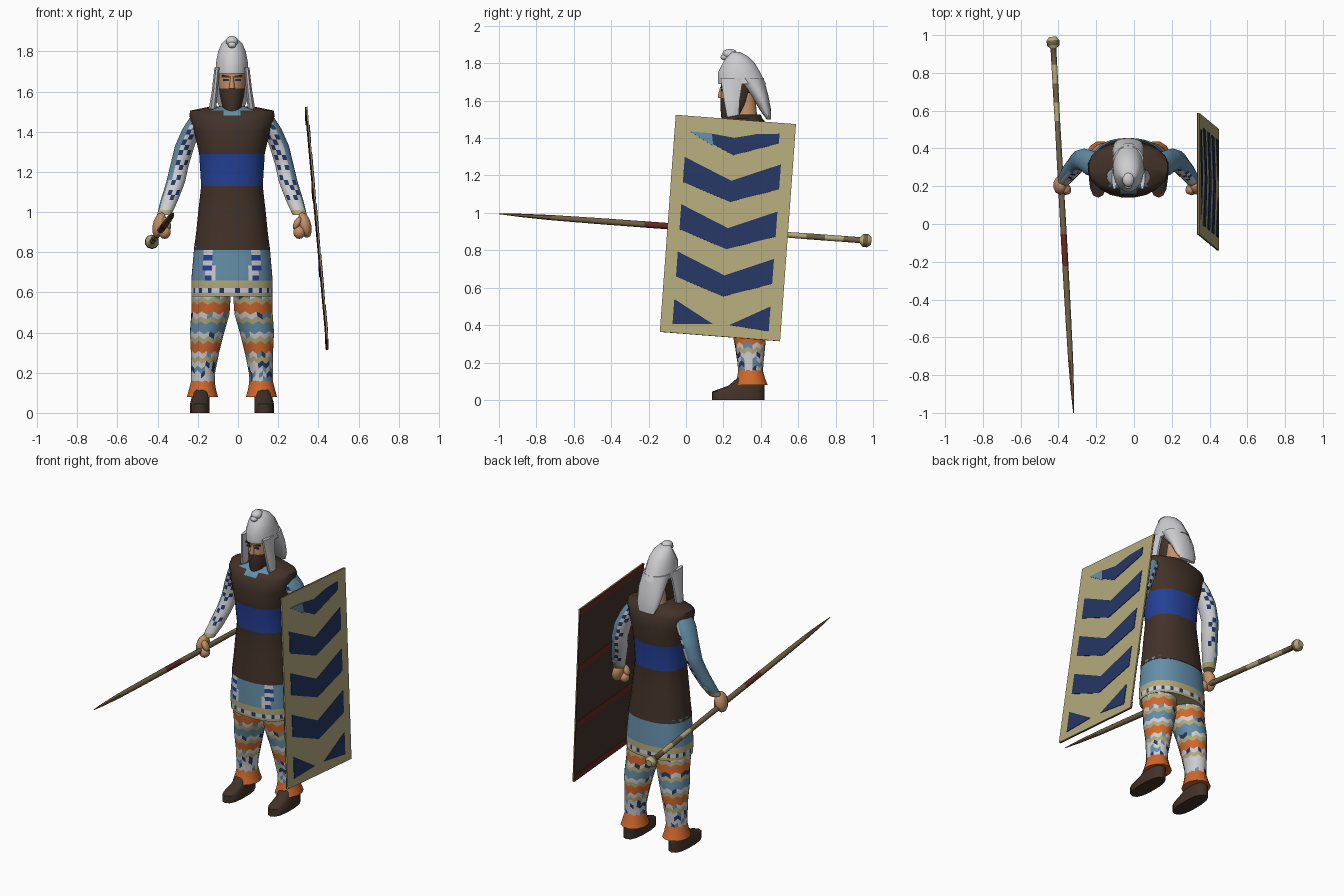
import bpy, bmesh, math, random
from mathutils import Vector, Matrix

random.seed(4)
if "Cube" in bpy.data.objects:
    bpy.data.objects.remove(bpy.data.objects["Cube"], do_unlink=True)

CX = -0.03  # body centre line
PALETTE = {"dark_brown": (66, 50, 41), "royal_blue": (36, 64, 150), "light_blue": (100, 142, 168),
           "tan": (180, 170, 124), "orange": (208, 104, 44), "white": (206, 206, 210),
           "navy": (36, 54, 98), "skin": (196, 144, 104), "dark_red": (100, 42, 36),
           "olive": (112, 97, 68)}


def linear(c):
    c /= 255
    return c / 12.92 if c < 0.04 else ((c + 0.055) / 1.055) ** 2.4


def make_material(name, rgb):
    m = bpy.data.materials.new(name)
    m.use_nodes = True
    col = [linear(c) for c in rgb] + [1]
    m.diffuse_color = col
    bsdf = m.node_tree.nodes["Principled BSDF"]
    bsdf.inputs["Base Color"].default_value = col
    bsdf.inputs["Roughness"].default_value = 0.9
    return m


MATS = {n: make_material(n, rgb) for n, rgb in PALETTE.items()}
NAMES = list(PALETTE)


def finish(bm, name, smooth=True):
    """Turn a bmesh into an object holding only the colours it uses."""
    bmesh.ops.recalc_face_normals(bm, faces=bm.faces)
    used = sorted({f.material_index for f in bm.faces})
    for f in bm.faces:
        f.material_index = used.index(f.material_index)
        f.smooth = smooth
    me = bpy.data.meshes.new(name)
    bm.to_mesh(me)
    bm.free()
    for i in used:
        me.materials.append(MATS[NAMES[i]])
    if smooth:
        me.set_sharp_from_angle(angle=math.radians(50))
    ob = bpy.data.objects.new(name, me)
    bpy.context.collection.objects.link(ob)
    return ob


def sample(keys, z):
    for a, b in zip(keys, keys[1:]):
        if z <= b[0] + 1e-6:
            t = (z - a[0]) / (b[0] - a[0])
            return [p + (q - p) * t for p, q in zip(a, b)]
    return list(keys[-1])


def loft(name, keys, colour, sides=14, levels=None, power=2.0, zig=0.0, matrix=None):
    """Skin rounded slices (z, centre x, half width, y front, y back), lowest first."""
    bm = bmesh.new()
    zs = levels or [k[0] for k in keys]
    rings = []
    for i, z in enumerate(zs):
        _, cx, hw, y0, y1 = sample(keys, z)
        ring = []
        for j in range(sides):
            a = math.tau * (j + 0.5) / sides
            c, s = math.cos(a), math.sin(a)
            x = cx + hw * math.copysign(abs(c) ** (2 / power), c)
            y = (y0 + y1) / 2 + (y1 - y0) / 2 * math.copysign(abs(s) ** (2 / power), s)
            wave = zig * (1 if j % 2 else -1) if 0 < i < len(zs) - 1 else 0
            ring.append(bm.verts.new((x, y, z + wave)))
        rings.append(ring)
    pick = colour if callable(colour) else lambda i, j, c: colour
    for i, (lo, hi) in enumerate(zip(rings, rings[1:])):
        for j in range(sides):
            k = (j + 1) % sides
            f = bm.faces.new((lo[j], lo[k], hi[k], hi[j]))
            f.material_index = NAMES.index(pick(i, j, f.calc_center_median()))
    for i, ring in ((0, rings[0][::-1]), (len(zs) - 2, rings[-1])):
        f = bm.faces.new(ring)
        f.material_index = NAMES.index(pick(i, 0, f.calc_center_median()))
    if matrix:
        bm.transform(matrix)
    return finish(bm, name)


def ball(name, centre, size, colour, tilt=0.0):
    bm = bmesh.new()
    bmesh.ops.create_uvsphere(bm, u_segments=10, v_segments=7, radius=1)
    bm.transform(Matrix.Translation(centre) @ Matrix.Rotation(tilt, 4, 'Y') @ Matrix.Diagonal((*size, 1)))
    for f in bm.faces:
        f.material_index = NAMES.index(colour)
    return finish(bm, name)


def prism(name, polygons, place, d0, d1, colour):
    """Thin plates: flat outlines given thickness; place(u, v, d) gives the point."""
    bm = bmesh.new()
    for poly in polygons:
        a = [bm.verts.new(place(u, v, d0)) for u, v in poly]
        b = [bm.verts.new(place(u, v, d1)) for u, v in poly]
        bm.faces.new(a[::-1])
        bm.faces.new(b)
        for i in range(len(a)):
            k = (i + 1) % len(a)
            bm.faces.new((a[i], a[k], b[k], b[i]))
    for f in bm.faces:
        f.material_index = NAMES.index(colour)
    return finish(bm, name, False)


# Vest with belt and open neckline
def vest_colour(i, j, c):
    if 1.13 < c.z < 1.29:
        return "royal_blue"
    return "light_blue" if c.z > 1.47 and abs(c.x - CX) < 0.07 and c.y < 0.26 else "dark_brown"


loft("vest", [(0.81, CX, .192, .155, .45), (0.9, CX, .18, .16, .44), (1.0, CX, .17, .165, .43),
              (1.13, CX, .155, .17, .42), (1.29, CX, .165, .15, .43), (1.4, CX, .19, .14, .44),
              (1.48, CX, .215, .16, .43), (1.505, CX, .21, .19, .41), (1.525, CX, .11, .24, .40)],
     vest_colour, 20, power=2.3)


# Skirt with woven hem and two front bands
def skirt_colour(i, j, c):
    dx = abs(c.x - CX)
    if c.z > 0.66:
        if c.y < 0.28 and 0.09 < dx < 0.14:
            return "royal_blue" if dx > 0.104 and i % 2 else "white"
        return "light_blue"
    return ("navy" if j % 3 == 0 else "white") if 0.597 < c.z < 0.622 else "tan"


loft("skirt", [(.58, CX, .203, .16, .455), (.66, CX, .203, .155, .455), (.83, CX, .188, .16, .445)],
     skirt_colour, 60, [.58, .597, .622, .66, .685, .71, .735, .76, .785, .83], 2.3)

# Trouser pattern, listed from the ankle upwards
BANDS = ("orange white white white white tan white orange orange tan white light_blue "
         "light_blue tan white orange orange tan white white").split()


def trouser_colour(i, j, c):
    band = BANDS[min(i, len(BANDS) - 1)]
    if band == "white" and random.random() < 0.3:
        return random.choice(["navy", "light_blue"])
    return band


def sleeve_colour(side):
    def pick(i, j, c):
        _, cx, hw, y0, y1 = sample(arm, c.z)
        inward = (cx - c.x) * side / hw
        front = ((y0 + y1) / 2 - c.y) / (y1 - y0)
        if c.z < 1.0:
            return "tan"
        if inward + 0.5 * front < (-0.1 if c.z > 1.15 else -0.45):
            return "light_blue"
        return "navy" if c.z > 1.05 and inward < 0.75 and (i + j) % 2 and random.random() < 0.75 else "white"
    return pick


for side, word in ((1, "left"), (-1, "right")):
    def at(off):
        return CX + side * off

    # Legs
    leg = [(.13, at(.145), .06, .28, .41), (.2, at(.145), .06, .275, .415), (.3, at(.135), .07, .26, .425),
           (.4, at(.125), .085, .24, .43), (.5, at(.107), .096, .22, .425), (.62, at(.103), .1, .2, .42)]
    loft(word + "_trouser_leg", leg, trouser_colour, 20, [.13 + .0245 * i for i in range(21)], zig=.008)
    loft(word + "_trouser_cuff", [(.08, at(.147), .08, .255, .44), (.115, at(.147), .07, .27, .425),
                                  (.16, at(.145), .06, .277, .412)], "orange", 12)
    loft(word + "_shoe", [(0, at(.16), .05, .14, .42), (.045, at(.16), .05, .14, .42),
                          (.075, at(.157), .045, .225, .42), (.13, at(.15), .045, .29, .41)],
         "dark_brown", 14, power=2.5)
    # Arms
    arm = [(.985, at(.338), .036, .2, .27), (1.05, at(.315), .044, .225, .315), (1.15, at(.28), .048, .26, .36),
           (1.23, at(.262), .047, .285, .39), (1.33, at(.235), .05, .28, .40), (1.42, at(.195), .05, .25, .39),
           (1.485, at(.155), .045, .25, .37)]
    loft(word + "_sleeve", arm, sleeve_colour(side), 14, [.985 + .025 * i for i in range(21)])
    # Hands
    ball(word + "_fist", (at(.362), .205, .935), (.034, .05, .065), "skin", side * -.25)
    ball(word + "_fingers", (at(.335), .185, .90), (.032, .034, .034), "skin")
    ball(word + "_thumb", (at(.325), .18, .945), (.018, .025, .035), "skin", side * .5)
    # Helmet cheek flaps
    loft(word + "_cheek_flap", [(1.495, at(.1), .012, .23, .265), (1.52, at(.096), .02, .215, .285),
                                (1.6, at(.086), .016, .2, .29), (1.72, at(.074), .014, .18, .31)], "white", 8)

    # Eyes and brows
    def face_place(u, v, d):
        return (at(u), .19 + .25 * max(u - .03, 0) - d, v)
    prism(word + "_brow", [[(.012, 1.668), (.05, 1.673), (.05, 1.683), (.012, 1.679)]],
          face_place, -.004, .004, "dark_brown")
    prism(word + "_eye", [[(.016, 1.652), (.042, 1.652), (.042, 1.662), (.016, 1.662)]],
          face_place, -.004, .003, "navy")


# Head with beard and hair
def head_colour(i, j, c):
    return "skin" if c.z > 1.61 and c.y < 0.27 else "dark_brown"


loft("neck", [(1.46, CX, .062, .26, .39), (1.54, CX, .05, .27, .38), (1.64, CX, .05, .27, .37)], "skin", 12)
loft("head", [(1.495, CX, .028, .19, .25), (1.53, CX, .05, .185, .31), (1.575, CX, .06, .183, .345),
              (1.615, CX, .066, .183, .355), (1.66, CX, .07, .187, .365), (1.73, CX, .068, .185, .37)],
     head_colour, 16)
loft("nose", [(1.615, CX, .016, .171, .2), (1.632, CX, .014, .17, .2), (1.675, CX, .007, .183, .2)], "skin", 8)

# Cloth-covered helmet with a curled tip and neck guard
loft("helmet", [(1.69, CX, .085, .17, .43), (1.75, CX, .08, .168, .40), (1.80, CX, .07, .195, .37),
                (1.835, CX, .055, .215, .335), (1.86, CX, .032, .225, .29)], "white", 16)
ball("helmet_tip", (CX, .235, 1.85), (.033, .04, .027), "white")
ball("helmet_curl", (CX, .205, 1.832), (.022, .02, .016), "white")
loft("neck_guard", [(1.5, CX, .055, .43, .455), (1.55, CX, .075, .395, .455), (1.63, CX, .085, .345, .44),
                    (1.72, CX, .083, .25, .415)], "white", 14)

# Spear, skinned along its own length and then laid between its two ends
TIP, BUTT = Vector((-.32, -1.0, .995)), Vector((-.43, .99, .85))
LENGTH = (BUTT - TIP).length


def spear_colour(i, j, c):
    if .78 < c.z < .95:
        return "dark_red"
    if c.z < .28:
        return "dark_brown" if j % 2 else "olive"
    return "tan" if c.z > 1.5 and i % 2 else "olive"


spear = [(z, 0, r, -r, r) for z, r in ((0, .002), (.12, .009), (.28, .014), (.5, .016), (.78, .017), (.95, .017),
                                       (1.3, .016), (1.55, .015), (1.65, .016), (1.75, .016), (1.85, .016),
                                       (LENGTH - .06, .016), (LENGTH - .045, .034), (LENGTH - .02, .036),
                                       (LENGTH, .02))]
loft("spear", spear, spear_colour, 10,
     matrix=Matrix.Translation(TIP) @ (BUTT - TIP).to_track_quat('Z', 'Y').to_matrix().to_4x4())

# Leaning rectangular shield
ORIGIN, ACROSS, UP = Vector((.445, -.14, .364)), Vector((0, .643, -.05)), Vector((-.104, .085, 1.16))
OUT = ACROSS.cross(UP).normalized()


def on_shield(u, v, d):
    return ORIGIN + ACROSS * u + UP * v + OUT * d


def strip(v0, v1):
    return [(0, v0), (1, v0), (1, v1), (0, v1)]


prism("shield_front", [strip(0, 1)], on_shield, 0, .005, "tan")
prism("shield_back", [strip(0, 1)], on_shield, -.005, 0, "dark_brown")
prism("shield_back_bars", [strip(v, v + .035) for v in (0, .31, .64, .965)], on_shield, -.008, -.004, "dark_red")
chevrons = []
for top in (.81, .592, .374):
    for u in (.1, .9):
        chevrons.append([(u, top), (.5, top - .093), (.5, top - .19), (u, top - .115)])
for m in (lambda u: u, lambda u: 1 - u):
    chevrons.append([(m(.1), .155), (m(.43), .055), (m(.1), .04)])
chevrons.append([(.14, .925), (.33, .925), (.5, .915), (.68, .94), (.87, .95), (.87, .905), (.5, .835)])
prism("shield_chevrons", chevrons, on_shield, .004, .008, "navy")
prism("shield_worn_paint", [[(.13, .928), (.31, .928), (.33, .87)]], on_shield, .005, .009, "light_blue")
